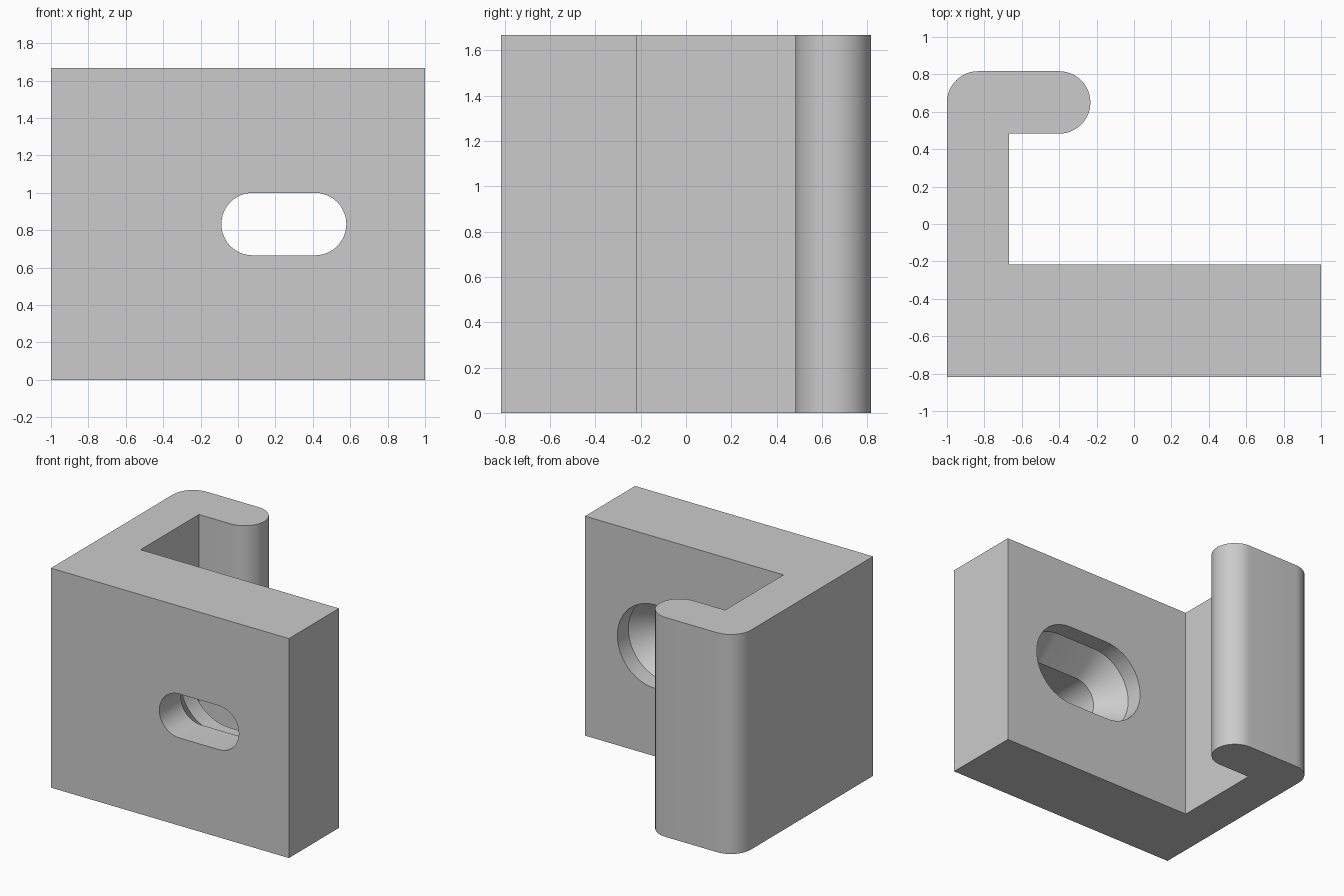
import bpy, bmesh
from math import sin, cos, pi, radians
from mathutils import Vector

cube = bpy.data.objects.get("Cube")
if cube:
    bpy.data.objects.remove(cube, do_unlink=True)

HEIGHT = 1.667
HALF_DEPTH = 0.817
ROUND = 0.167      # hook corner radius, half its thickness
STEPS = 24         # segments per half circle

grey = bpy.data.materials.new("light_grey")
grey.use_nodes = True
colour = (0.6, 0.6, 0.6, 1)
grey.diffuse_color = colour
grey.node_tree.nodes["Principled BSDF"].inputs["Base Color"].default_value = colour


def arc(cx, cy, r, start, end, steps):
    return [(cx + r * cos(start + (end - start) * i / steps),
             cy + r * sin(start + (end - start) * i / steps))
            for i in range(steps + 1)]


def loft(name, sections):
    """Solid through matching closed loops of points, capped at both ends."""
    bm = bmesh.new()
    loops = [[bm.verts.new(p) for p in s] for s in sections]
    n = len(loops[0])
    for a, b in zip(loops, loops[1:]):
        for i in range(n):
            j = (i + 1) % n
            bm.faces.new((a[i], a[j], b[j], b[i]))
    bm.faces.new(loops[0])
    bm.faces.new(loops[-1])
    bmesh.ops.recalc_face_normals(bm, faces=bm.faces)
    mesh = bpy.data.meshes.new(name)
    bm.to_mesh(mesh)
    bm.free()
    mesh.materials.append(grey)
    obj = bpy.data.objects.new(name, mesh)
    bpy.context.collection.objects.link(obj)
    return obj


# Bracket: thick plate with a hooked side wall, extruded upward
mid = HALF_DEPTH - ROUND
outline = [(-1, -HALF_DEPTH), (1, -HALF_DEPTH), (1, -0.217), (-0.667, -0.217),
           (-0.667, mid - ROUND)]
outline += arc(-0.4, mid, ROUND, -pi / 2, pi / 2, STEPS)
outline += arc(-1 + ROUND, mid, ROUND, pi / 2, pi, STEPS // 2)
bracket = loft("hooked_bracket", [[(x, y, z) for x, y in outline] for z in (0, HEIGHT)])


# Countersunk slot: narrow at the front, flaring to a wide recess behind
def slot(y, r):
    loop = arc(0.245 + 0.167, 0.833, r, -pi / 2, pi / 2, STEPS)
    loop += arc(0.245 - 0.167, 0.833, r, pi / 2, 3 * pi / 2, STEPS)
    return [Vector((x, y, z)) for x, z in loop]


cutter = loft("slot_cutter", [slot(-0.9, 0.167), slot(-0.557, 0.167),
                              slot(-0.35, 0.317), slot(-0.1, 0.317)])
cutter.hide_render = True
cutter.hide_viewport = False

cut = bracket.modifiers.new("slot", "BOOLEAN")
cut.operation = "DIFFERENCE"
cut.solver = "EXACT"
cut.object = cutter
bpy.ops.object.select_all(action="DESELECT")
bracket.select_set(True)
bpy.context.view_layer.objects.active = bracket
bpy.ops.object.modifier_apply(modifier=cut.name)
bpy.data.objects.remove(cutter, do_unlink=True)
bpy.ops.object.shade_smooth_by_angle(angle=radians(25))
